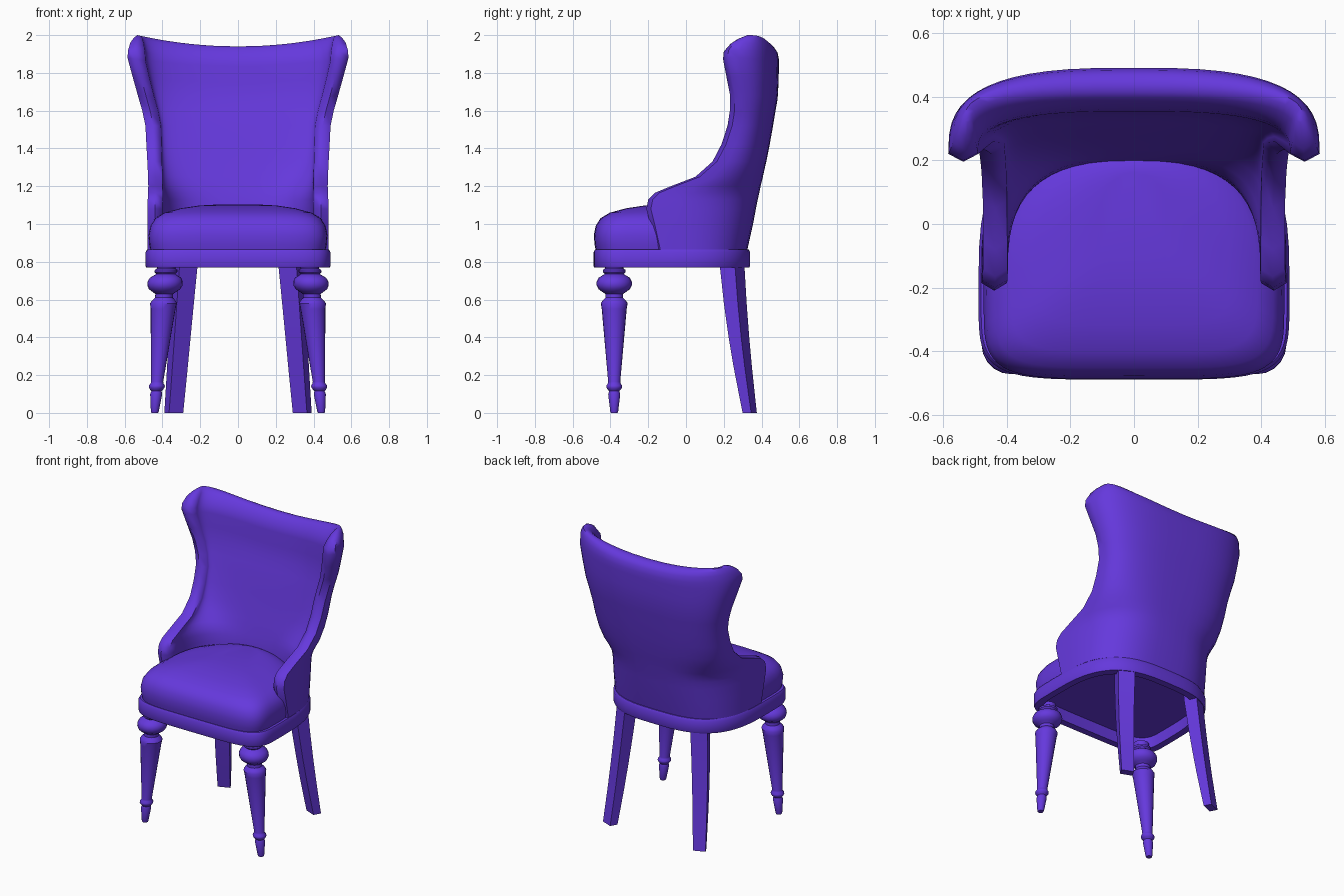
import bpy, bmesh, math

if "Cube" in bpy.data.objects:
    bpy.data.objects.remove(bpy.data.objects["Cube"])

fabric = bpy.data.materials.new("violet")
fabric.diffuse_color = (0.13, 0.04, 0.72, 1)
fabric.use_nodes = True
fabric.node_tree.nodes["Principled BSDF"].inputs["Base Color"].default_value = fabric.diffuse_color


def loft(name, rings, cap="ngon", angle=40):
    """Skin equal-length rings; cap: ngon, strip (U-shaped ring) or cyclic."""
    bm = bmesh.new()
    vs = [[bm.verts.new(p) for p in r] for r in rings]
    L = len(rings[0])
    pairs = list(zip(vs, vs[1:])) + ([(vs[-1], vs[0])] if cap == "cyclic" else [])
    for a, b in pairs:
        for i in range(L):
            j = (i + 1) % L
            bm.faces.new((a[i], a[j], b[j], b[i]))
    for r in (vs[0], vs[-1]):
        if cap == "ngon":
            bm.faces.new(r)
        elif cap == "strip":
            n = L // 2 - 1
            for i in range(n - 1):
                bm.faces.new((r[i], r[i + 1], r[2 * n - i - 1], r[2 * n - i]))
            bm.faces.new((r[n - 1], r[n], r[n + 1]))
            bm.faces.new((r[0], r[2 * n], r[2 * n + 1]))
    bmesh.ops.recalc_face_normals(bm, faces=bm.faces)
    me = bpy.data.meshes.new(name)
    bm.to_mesh(me)
    bm.free()
    ob = bpy.data.objects.new(name, me)
    me.materials.append(fabric)
    bpy.context.collection.objects.link(ob)
    bpy.ops.object.select_all(action="DESELECT")
    ob.select_set(True)
    bpy.context.view_layer.objects.active = ob
    bpy.ops.object.shade_smooth_by_angle(angle=math.radians(angle))
    return ob


def spow(v, n):
    return math.copysign(abs(v) ** (2 / n), v)


def outline(w, yf, yb, split, z, nf=5, nb=3, count=56):
    """Seat plan: squarish front half, rounder back half."""
    pts = []
    for k in range(count):
        a = 2 * math.pi * k / count
        c, s = math.cos(a), math.sin(a)
        n, d = (nb, yb - split) if s > 0 else (nf, split - yf)
        pts.append((w * spow(c, n), split + d * spow(s, n), z))
    return pts


# Seat rail: open frame
loft("seat_rail", [outline(.49 - i, -.49 + i, .34 - i, -.2, z)
                   for i, z in ((.004, .77), (0, .78), (0, .85), (.008, .865), (.05, .865), (.05, .77))],
     cap="cyclic")

# Crowned cushion
cushion = ((.012, .85), (.004, .89), (0, .94), (.01, .99), (.035, 1.03),
           (.085, 1.06), (.17, 1.083), (.27, 1.098), (.36, 1.103))
loft("seat_cushion", [outline(.474 - i, -.488 + i, .27 - i * .3, -.2 + i * .5, z, nb=2.2)
                      for i, z in cushion])


# Wraparound backrest: horizontal U-shaped slices
def slice_ring(z, w, f, b, ts, tb, n=2.9, N=29):
    tip = min(.025, ts * .3)

    def arc(w, b):
        out = []
        for k in range(N):
            a = math.pi / 2 * (2 * k / (N - 1) - 1)
            y0 = f + tip
            out.append((w * spow(math.sin(a), n), y0 + (b - y0) * max(math.cos(a), 0) ** (2 / n)))
        return out
    m = w - ts / 2
    pts = arc(w, b) + [(m, f)] + arc(w - ts, b - tb)[::-1] + [(-m, f)]
    sag = .06 * max(0, (z - 1.55) / .45)
    return [(x, y, z - sag * (1 - min(1, (x / w) ** 2))) for x, y in pts]


# z, half width, wing front y, back y, side thickness, back thickness
back = ((.865, .478, -.16, .325, .08, .15), (1.0, .48, -.19, .355, .08, .165),
        (1.08, .48, -.21, .37, .08, .172), (1.13, .478, -.2, .38, .08, .175),
        (1.165, .476, -.165, .388, .078, .175), (1.2, .475, -.08, .395, .076, .175),
        (1.25, .476, .05, .407, .076, .175), (1.33, .48, .14, .425, .078, .173),
        (1.42, .485, .187, .443, .08, .17), (1.52, .49, .22, .461, .082, .165),
        (1.6, .507, .232, .473, .084, .158), (1.68, .53, .234, .485, .086, .15),
        (1.78, .558, .215, .49, .09, .14), (1.88, .585, .196, .492, .095, .137),
        (1.92, .582, .2, .492, .09, .13), (1.96, .57, .235, .485, .072, .105),
        (1.985, .552, .275, .47, .048, .072), (2.0, .533, .32, .445, .02, .03))
loft("backrest", [slice_ring(*r) for r in back], cap="strip", angle=60)

# Front turned legs, leaning slightly outward: (z, radius)
turned = ((0, .018), (.008, .021), (.1, .032), (.115, .027), (.125, .036), (.135, .042), (.145, .042),
          (.155, .034), (.165, .032), (.55, .066), (.58, .071), (.595, .062), (.61, .047), (.63, .047),
          (.642, .065), (.655, .083), (.675, .093), (.695, .093), (.715, .083), (.728, .062),
          (.735, .05), (.745, .06), (.757, .06), (.765, .048), (.79, .048))
# Back sabre legs: rotated rectangle at foot and at top; z, x blend, y blend
foot = ((.365, .30), (.39, .345), (.315, .375), (.29, .33))
top = ((.31, .18), (.345, .26), (.25, .31), (.215, .23))
sabre = ((0, 0, 0), (.12, .16, .2), (.25, .33, .41), (.4, .52, .62), (.58, .75, .83), (.77, 1, 1), (.86, 1.1, 1.03))

for side, sx in (("left", -1), ("right", 1)):
    loft("front_leg_" + side, [
        [(sx * (.441 - .08 * z) + r * math.cos(2 * math.pi * k / 20),
          -.38 + r * math.sin(2 * math.pi * k / 20), z) for k in range(20)]
        for z, r in turned])
    loft("back_leg_" + side, [
        [(sx * (p[0] + (q[0] - p[0]) * u), p[1] + (q[1] - p[1]) * v, z) for p, q in zip(foot, top)]
        for z, u, v in sabre], angle=30)
